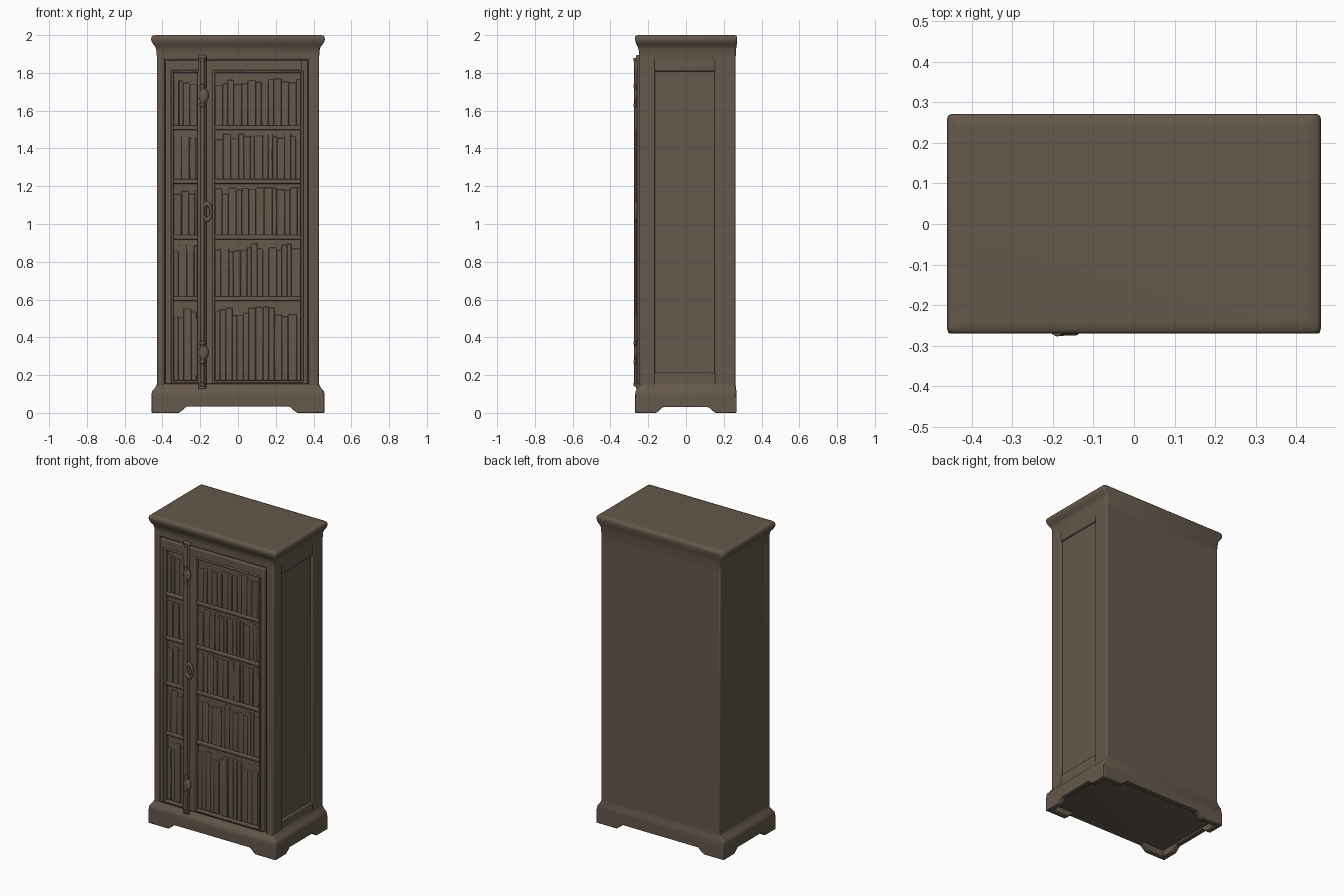
import bpy, bmesh, math, random
from mathutils import Vector

random.seed(4)
if "Cube" in bpy.data.objects:
    bpy.data.objects.remove(bpy.data.objects["Cube"], do_unlink=True)

wood = bpy.data.materials.new("brown_wood")
wood.use_nodes = True
COLOUR = (0.13, 0.098, 0.07, 1)
wood.diffuse_color = COLOUR
wood.node_tree.nodes["Principled BSDF"].inputs["Base Color"].default_value = COLOUR


def finish(name, bm, bevel=0.0, segments=2, angle=40):
    bmesh.ops.recalc_face_normals(bm, faces=bm.faces)
    mesh = bpy.data.meshes.new(name)
    bm.to_mesh(mesh)
    bm.free()
    obj = bpy.data.objects.new(name, mesh)
    bpy.context.collection.objects.link(obj)
    mesh.materials.append(wood)
    if bevel:
        mod = obj.modifiers.new("Bevel", "BEVEL")
        mod.width, mod.segments = bevel, segments
    bpy.ops.object.select_all(action="DESELECT")
    obj.select_set(True)
    bpy.context.view_layer.objects.active = obj
    bpy.ops.object.shade_smooth_by_angle(angle=math.radians(angle))
    return obj


def add_box(bm, x0, x1, y0, y1, z0, z1):
    verts = bmesh.ops.create_cube(bm, size=1)["verts"]
    for v in verts:
        v.co = Vector(((x0 + x1) / 2 + v.co.x * (x1 - x0),
                       (y0 + y1) / 2 + v.co.y * (y1 - y0),
                       (z0 + z1) / 2 + v.co.z * (z1 - z0)))


def boxes(name, items, bevel=0.006, segments=2):
    bm = bmesh.new()
    for item in items:
        add_box(bm, *item)
    return finish(name, bm, bevel, segments)


def frame(name, x0, x1, z0, z1, gx0, gx1, gz0, gz1, y0, y1, bevel):
    """Rectangular frame facing the front, with one opening."""
    boxes(name, [(x0, gx0, y0, y1, z0, z1), (gx1, x1, y0, y1, z0, z1),
                 (gx0 - .008, gx1 + .008, y0, y1, z0, gz0),
                 (gx0 - .008, gx1 + .008, y0, y1, gz1, z1)], bevel)


def moulding(name, profile, corner=0.012):
    """Loft rounded rectangles; profile rows are half width, front, back, height."""
    bm = bmesh.new()
    rings = []
    for hx, front, back, z in profile:
        ring = []
        for sx, y, start in ((1, back, 0), (-1, back, 90), (-1, front, 180), (1, front, 270)):
            cx = sx * (hx - corner)
            cy = y - corner if y > 0 else y + corner
            for step in range(4):
                a = math.radians(start + step * 30)
                ring.append(bm.verts.new((cx + corner * math.cos(a), cy + corner * math.sin(a), z)))
        rings.append(ring)
    for low, high in zip(rings, rings[1:]):
        for i in range(len(low)):
            j = (i + 1) % len(low)
            bm.faces.new((low[i], low[j], high[j], high[i]))
    bm.faces.new(rings[0])
    bm.faces.new(rings[-1])
    return finish(name, bm, angle=50)


def skirt(name, half, foot, slope, rise, top, place):
    """Arched board with a foot at each end; place maps (along, depth, z) to space."""
    outline = [(-half, 0), (-half + foot, 0), (-half + foot + slope * .5, rise * .45),
               (-half + foot + slope, rise), (half - foot - slope, rise),
               (half - foot - slope * .5, rise * .45), (half - foot, 0), (half, 0),
               (half, top), (-half, top)]
    bm = bmesh.new()
    outer = [bm.verts.new(place(u, 0, z)) for u, z in outline]
    inner = [bm.verts.new(place(u, .035, z)) for u, z in outline]
    bm.faces.new(outer)
    bm.faces.new(inner)
    for i in range(len(outline)):
        j = (i + 1) % len(outline)
        bm.faces.new((outer[i], outer[j], inner[j], inner[i]))
    finish(name, bm, 0.004)


# Carcass and face frame
boxes("carcass", [(-.428, .416, -.232, .262, .06, 1.93)], .008)
boxes("front_posts", [(-.43, -.388, -.25, -.2, .1, 1.92), (.374, .43, -.25, -.2, .1, 1.92)], .012, 3)
boxes("front_rails", [(-.4, .4, -.249, -.2, 1.872, 1.92), (-.4, .4, -.249, -.2, .1, .148)], .005)

# Panelled side
boxes("side_panel_frame", [(.40, .43, -.235, -.163, .1, 1.92), (.40, .43, .152, .262, .1, 1.92),
                           (.40, .428, -.17, .16, .1, .212), (.40, .428, -.17, .16, 1.808, 1.92)], .009, 3)

# Cornice and plinth
moulding("cornice", [(.428, -.245, .262, 1.87), (.431, -.248, .264, 1.90), (.433, -.251, .265, 1.925),
                     (.438, -.256, .267, 1.94), (.449, -.263, .269, 1.952), (.457, -.267, .27, 1.965),
                     (.46, -.27, .271, 1.978), (.458, -.269, .27, 1.992), (.45, -.262, .264, 1.999),
                     (.42, -.24, .24, 2.0)])
moulding("plinth", [(.44, -.25, .25, .04), (.457, -.268, .266, .045), (.458, -.269, .267, .1),
                    (.455, -.267, .267, .114), (.443, -.259, .265, .127), (.435, -.252, .264, .14),
                    (.428, -.246, .262, .155)])
skirt("front_skirt", .458, .145, .04, .034, .09, lambda u, d, z: (u, -.269 + d, z))
skirt("back_skirt", .458, .145, .04, .034, .09, lambda u, d, z: (u, .267 - d, z))
for side, label in ((1, "left"), (-1, "right")):
    skirt(label + "_skirt", .267, .11, .035, .03, .09,
          lambda u, d, z, s=side: (s * (.458 - d), u - .001, z))

# Doors: name, outer span, opening span
GZ0, GZ1 = .172, 1.80
doors = (("narrow_door", -.384, -.195, -.342, -.214), ("wide_door", -.19, .369, -.122, .332))
shelf_heights = (.605, .93, 1.225, 1.51)
for name, x0, x1, gx0, gx1 in doors:
    frame(name, x0, x1, .152, 1.866, gx0, gx1, GZ0, GZ1, -.258, -.22, .006)
    frame(name + "_bead", gx0 - .014, gx1 + .014, GZ0 - .012, GZ1 + .014,
          gx0, gx1, GZ0, GZ1, -.263, -.225, .005)
    boxes(name + "_shelves", [(gx0 - .005, gx1 + .005, -.251, -.22, z - .012, z + .012)
                              for z in shelf_heights], .006)
    # Rows of book spines above each shelf
    books = []
    floors = (GZ0,) + shelf_heights
    ceilings = shelf_heights + (GZ1,)
    for low, high in zip(floors, ceilings):
        x = gx0
        while x < gx1 - .012:
            width = min(random.uniform(.022, .045), gx1 - x)
            tall = low + (high - low) * random.uniform(.76, .9)
            books.append((x, x + width, -.237 - random.uniform(0, .005), -.22, low, tall))
            x += width
    boxes(name + "_books", books, .004)

# Closing rod between the doors
boxes("meeting_strip", [(-.21, -.168, -.265, -.22, .125, 1.895)], .006)
bm = bmesh.new()


def add_turned(radius, z, length, x=-.188):
    verts = bmesh.ops.create_cone(bm, cap_ends=True, segments=12, radius1=radius,
                                  radius2=radius, depth=length)["verts"]
    for v in verts:
        v.co = Vector((x + v.co.x, -.264 + v.co.y, z + v.co.z))


add_turned(.010, 1.01, 1.74)
for z in (.15, .27, .37, 1.63, 1.73, 1.87):
    add_turned(.013, z, .02)
finish("closing_rod", bm, .002)

# Rounded knobs on the rod
bm = bmesh.new()
for z in (.32, 1.68):
    for v in bmesh.ops.create_uvsphere(bm, u_segments=16, v_segments=10, radius=1)["verts"]:
        v.co = Vector((-.182 + v.co.x * .026, -.262 + v.co.y * .014, z + v.co.z * .04))
finish("rod_knobs", bm)

# Oval ring handle
bpy.ops.mesh.primitive_torus_add(major_segments=24, minor_segments=8, major_radius=.028,
                                 minor_radius=.009, location=(-.166, -.265, 1.065),
                                 rotation=(math.pi / 2, 0, 0))
ring = bpy.context.object
ring.name = "ring_handle"
ring.scale = (.85, 1.5, 1)
ring.data.materials.append(wood)
bpy.ops.object.shade_smooth_by_angle(angle=math.radians(60))
